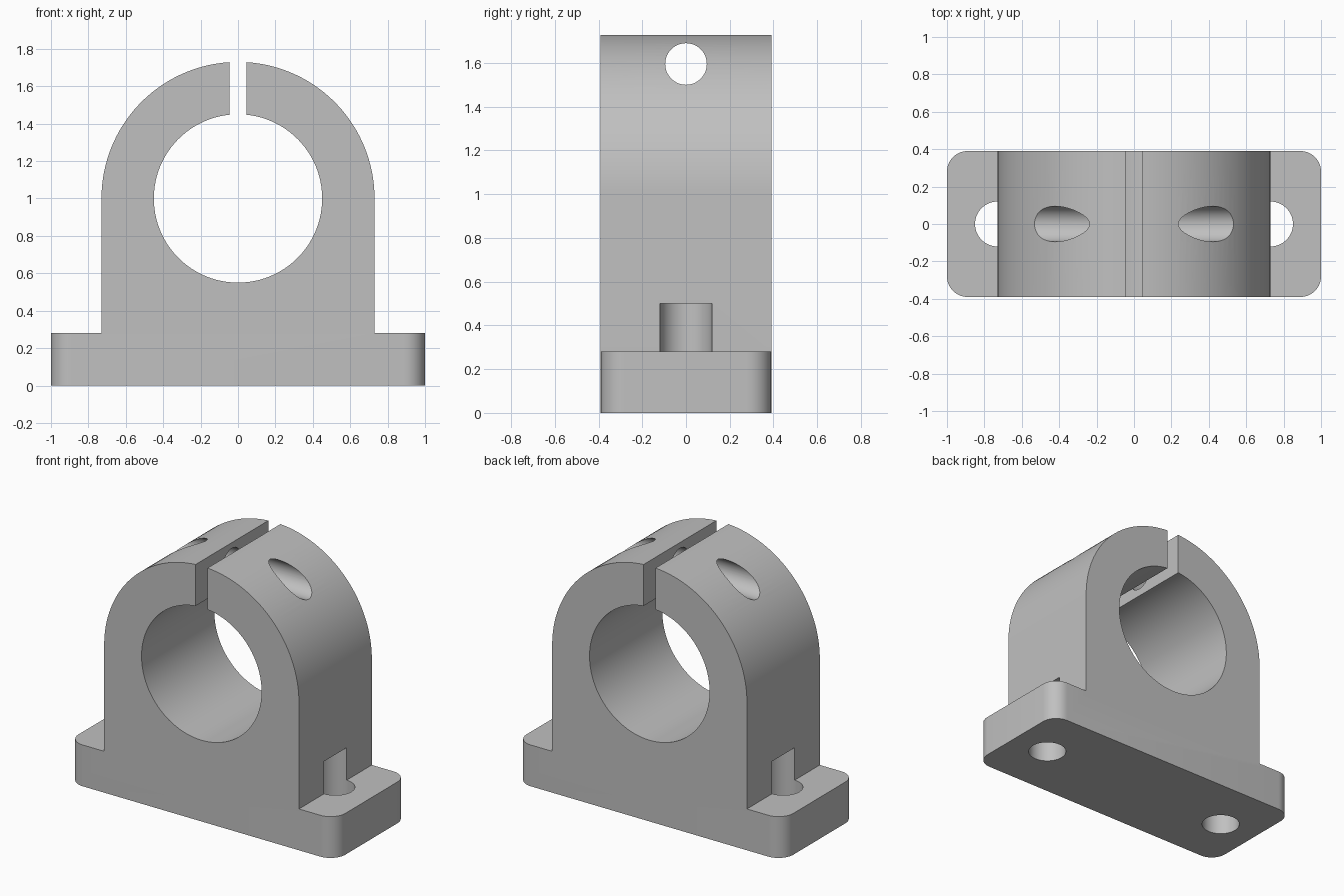
import bpy, bmesh
from math import sin, cos, asin, pi, radians
from mathutils import Matrix

cube = bpy.data.objects.get("Cube")
if cube:
    bpy.data.objects.remove(cube, do_unlink=True)

HALF_DEPTH = 0.39
BASE_HEIGHT = 0.28
BORE_Z = 1.0
OUTER_R = 0.73
BORE_R = 0.45
SLOT = 0.045
BOLT_R = 0.12

grey = bpy.data.materials.new("plain_grey")
grey.use_nodes = True
colour = (0.53, 0.53, 0.53, 1)
grey.diffuse_color = colour
grey.node_tree.nodes["Principled BSDF"].inputs["Base Color"].default_value = colour


def arc(radius, start, end, steps):
    """Points about the bore centre, angles measured clockwise from the top."""
    angles = [start + (end - start) * i / steps for i in range(steps + 1)]
    return [(radius * sin(a), BORE_Z + radius * cos(a)) for a in angles]


def make_object(name, bm):
    mesh = bpy.data.meshes.new(name)
    bm.to_mesh(mesh)
    bm.free()
    mesh.materials.append(grey)
    obj = bpy.data.objects.new(name, mesh)
    bpy.context.collection.objects.link(obj)
    return obj


# Split clamp housing and foot as one extruded profile
outer = asin(SLOT / OUTER_R)
inner = asin(SLOT / BORE_R)
profile = [(-1, 0), (1, 0), (1, BASE_HEIGHT), (OUTER_R, BASE_HEIGHT)]
profile += arc(OUTER_R, pi / 2, outer, 32)
profile += arc(BORE_R, inner, 2 * pi - inner, 96)
profile += arc(OUTER_R, -outer, -pi / 2, 32)
profile += [(-OUTER_R, BASE_HEIGHT), (-1, BASE_HEIGHT)]

bm = bmesh.new()
front = bm.faces.new([bm.verts.new((x, -HALF_DEPTH, z)) for x, z in profile])
grown = bmesh.ops.extrude_face_region(bm, geom=[front])["geom"]
bmesh.ops.translate(bm, vec=(0, 2 * HALF_DEPTH, 0),
                    verts=[v for v in grown if isinstance(v, bmesh.types.BMVert)])

# Rounded vertical corners of the foot
corners = [e for e in bm.edges if all(abs(v.co.x) > 0.99 for v in e.verts)
           and abs(e.verts[0].co.z - e.verts[1].co.z) > 0.1]
bmesh.ops.bevel(bm, geom=corners, offset=0.11, segments=10, profile=0.5, affect='EDGES')
bmesh.ops.recalc_face_normals(bm, faces=bm.faces)
housing = make_object("shaft_clamp_housing", bm)


def drill(name, radius, length, centre, axis_turn=0):
    """Cut a round hole through the housing."""
    cutter_bm = bmesh.new()
    bmesh.ops.create_cone(cutter_bm, cap_ends=True, segments=64, radius1=radius,
                          radius2=radius, depth=length,
                          matrix=Matrix.Translation(centre) @ Matrix.Rotation(axis_turn, 4, 'Y'))
    cutter = make_object(name, cutter_bm)
    cutter.hide_render = True
    cut = housing.modifiers.new(name, 'BOOLEAN')
    cut.operation = 'DIFFERENCE'
    cut.solver = 'EXACT'
    cut.object = cutter
    bpy.context.view_layer.objects.active = housing
    bpy.ops.object.modifier_apply(modifier=name)
    bpy.data.objects.remove(cutter, do_unlink=True)


# Clamp screw hole across the split, then the foot bolt holes with head clearance
drill("clamp_screw_hole", 0.095, 3, (0, 0, 1.595), pi / 2)
for side, x in (("left", OUTER_R), ("right", -OUTER_R)):
    drill(side + "_bolt_hole", BOLT_R, 1, (x, 0, 0))

# Smooth curved walls with crisp edges
bpy.ops.object.select_all(action='DESELECT')
housing.select_set(True)
bpy.context.view_layer.objects.active = housing
bpy.ops.object.shade_smooth_by_angle(angle=radians(30))
